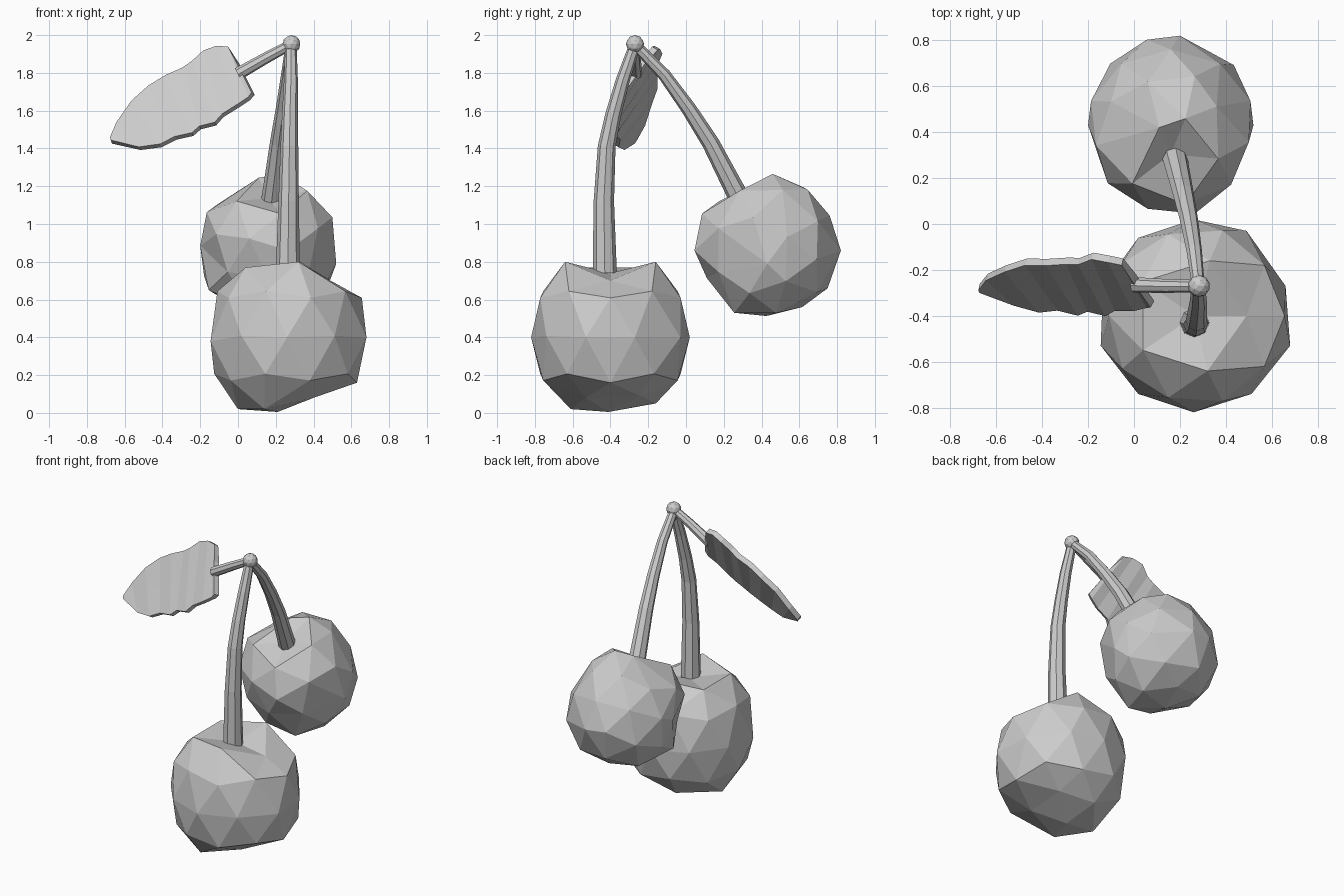
import bpy, bmesh
from math import radians, cos, sin, tau
from mathutils import Vector, Matrix

if "Cube" in bpy.data.objects:
    bpy.data.objects.remove(bpy.data.objects["Cube"])


def finish(bm, name):
    bmesh.ops.recalc_face_normals(bm, faces=bm.faces)
    mesh = bpy.data.meshes.new(name)
    bm.to_mesh(mesh)
    bm.free()
    ob = bpy.data.objects.new(name, mesh)
    bpy.context.collection.objects.link(ob)
    return ob


def cherry(name, centre, radius, tilt, nudges):
    """Faceted ball, fuller at the shoulders, dimpled on top, with a few corners
    pulled to given spots. None in a spot leaves that coordinate free."""
    bm = bmesh.new()
    bmesh.ops.create_icosphere(bm, subdivisions=2, radius=1)
    for v in bm.verts:
        if abs(v.co.z) > 0.99:
            v.co.z = 0.79 if v.co.z > 0 else -0.97
        else:
            k = 1 + 0.09 * abs(v.co.z)
            v.co = Vector((v.co.x * k, v.co.y * k, v.co.z * 1.07))
    place = Matrix.Translation(centre) @ Matrix.Rotation(radians(tilt), 4, 'X')
    bmesh.ops.transform(bm, matrix=place @ Matrix.Scale(radius, 4), verts=bm.verts)
    free = set(bm.verts)
    for spot in nudges:
        def gap(v):
            return sum((v.co[i] - (centre[i] if s is None else s)) ** 2
                       * (0.3 if s is None else 1) for i, s in enumerate(spot))
        v = min(sorted(free, key=lambda q: q.index), key=gap)
        free.discard(v)
        for i, s in enumerate(spot):
            if s is not None:
                v.co[i] = s
    return finish(bm, name)


def tube(name, path, sides=8):
    """Tapered tube through (x, y, z, radius) points."""
    bm = bmesh.new()
    pts = [Vector(p[:3]) for p in path]
    rings = []
    for i, p in enumerate(pts):
        d = (pts[min(i + 1, len(pts) - 1)] - pts[max(i - 1, 0)]).normalized()
        u = d.cross(Vector((0, 1, 0.1))).normalized()
        w = d.cross(u)
        ring = []
        for k in range(sides):
            a = tau * k / sides
            ring.append(bm.verts.new(p + (u * cos(a) + w * sin(a)) * path[i][3]))
        rings.append(ring)
    for a, b in zip(rings, rings[1:]):
        for k in range(sides):
            j = (k + 1) % sides
            bm.faces.new((a[k], a[j], b[j], b[k]))
    bm.faces.new(rings[0])
    bm.faces.new(rings[-1])
    return finish(bm, name)


# Fruit: shoulder, equator and underside corners of the lower one are uneven
N = None
cherry("front_cherry", (0.265, -0.40, 0.408), 0.42, 0, [
    (0.49, -0.40, 0.70), (0.33, -0.16, 0.80), (0.04, -0.25, 0.77),
    (0.04, -0.55, 0.77), (0.32, -0.64, 0.80),
    (0.68, -0.53, 0.40), (0.66, -0.27, 0.40), (0.49, -0.03, 0.40),
    (0.26, 0.02, 0.40), (0.26, -0.82, 0.40), (-0.145, -0.53, 0.38),
    (0.41, -0.24, 0.09), (0.19, -0.16, 0.05), (0.0, -0.40, 0.02),
    (0.14, -0.61, 0.02), (0.40, -0.53, 0.08), (0.21, -0.41, 0.005),
    (0.63, -0.40, 0.16)])
cherry("back_cherry", (0.16, 0.435, 0.88), 0.365, 27, [
    (N, 0.085, 1.055), (N, 0.045, 0.86), (N, 0.255, 0.53), (N, 0.425, 0.513),
    (N, 0.615, 0.56), (N, 0.75, 0.66), (0.2, 0.82, 0.86), (N, 0.62, 1.195),
    (0.11, 0.42, 1.245), (-0.10, N, 1.11), (-0.20, 0.43, 0.885),
    (-0.155, N, 0.65), (0.36, N, 1.18), (0.52, 0.43, 0.79)])

# Stems
tube("front_stem", [(0.28, -0.27, 1.95, 0.030), (0.28, -0.335, 1.76, 0.037),
                    (0.275, -0.385, 1.58, 0.042), (0.272, -0.42, 1.41, 0.047),
                    (0.268, -0.435, 1.12, 0.054), (0.264, -0.43, 0.74, 0.064)])
tube("back_stem", [(0.28, -0.27, 1.95, 0.028), (0.262, -0.115, 1.79, 0.034),
                   (0.24, 0.015, 1.61, 0.040), (0.215, 0.13, 1.43, 0.046),
                   (0.175, 0.30, 1.10, 0.056)])
tube("leaf_stalk", [(0.28, -0.27, 1.95, 0.027), (0.15, -0.27, 1.88, 0.030),
                    (0.0, -0.265, 1.795, 0.034)])

# Knot joining the stems
bm = bmesh.new()
bmesh.ops.create_icosphere(bm, subdivisions=2, radius=0.048,
                           matrix=Matrix.Translation((0.283, -0.27, 1.952)))
finish(bm, "stem_knot")

# Leaf: faintly rippled strip of upper / lower edge stations on a slanted plane
upper = [(0.0, 1.85), (-0.05, 1.93), (-0.11, 1.935), (-0.18, 1.91), (-0.24, 1.855),
         (-0.29, 1.82), (-0.38, 1.78), (-0.47, 1.725), (-0.56, 1.645), (-0.64, 1.53),
         (-0.675, 1.45)]
lower = [(0.08, 1.69), (0.06, 1.665), (0.0, 1.625), (-0.08, 1.575), (-0.12, 1.53),
         (-0.20, 1.51), (-0.24, 1.475), (-0.33, 1.455), (-0.41, 1.415), (-0.52, 1.40),
         (-0.67, 1.435)]
bm = bmesh.new()
rows = []
for i, (a, b) in enumerate(zip(upper, lower)):
    row = []
    for t in (0, 0.5, 1):
        x, z = a[0] + (b[0] - a[0]) * t, a[1] + (b[1] - a[1]) * t
        ripple = 0.004 if i % 2 else -0.004
        row.append(bm.verts.new((x, -1.310 - 0.284 * x + 0.584 * z + ripple, z)))
    rows.append(row)
for r, s in zip(rows, rows[1:]):
    for k in range(2):
        bm.faces.new((r[k], r[k + 1], s[k + 1], s[k]))
leaf = finish(bm, "leaf")
solid = leaf.modifiers.new("thickness", 'SOLIDIFY')
solid.thickness = 0.035
solid.offset = 0
